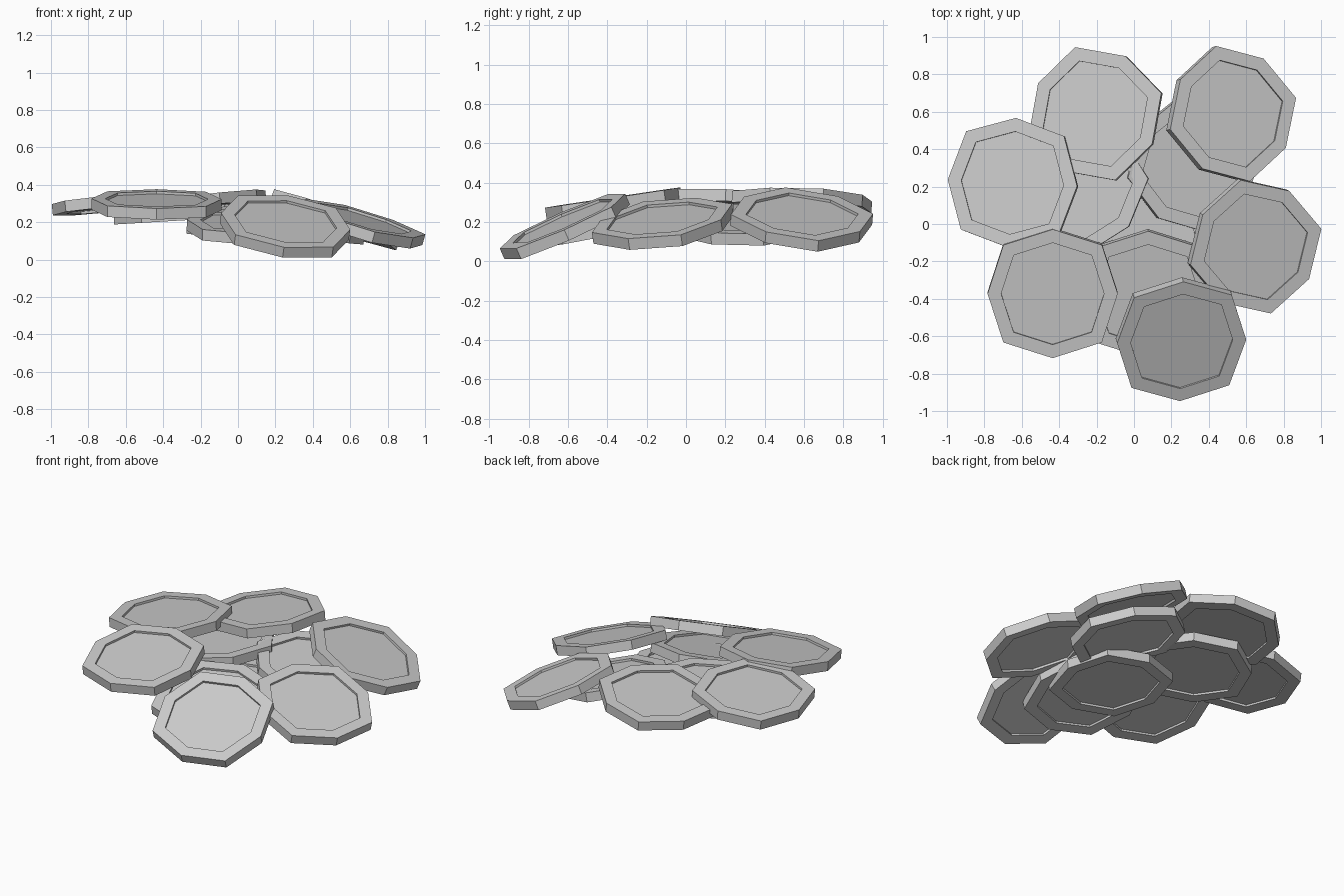
import bpy, bmesh, math
from mathutils import Matrix, Vector

if "Cube" in bpy.data.objects:
    bpy.data.objects.remove(bpy.data.objects["Cube"])

RADIUS, INNER, THICK, DEPTH = 0.348, 0.275, 0.06, 0.014
LONG = 1.07  # every second corner sits a little further out

# Rim and sunken-face profile (radius, height), top face at z = 0
PROFILE = [(INNER, -DEPTH), (INNER, 0), (RADIUS, 0),
           (RADIUS, -THICK), (INNER, -THICK), (INNER, -THICK + DEPTH)]


def make_disc(name, centre, slope, phase):
    """Eight-sided disc; slope is dz/dx, dz/dy of its top, phase the first long corner."""
    bm = bmesh.new()
    rings = []
    for r, z in PROFILE:
        ring = []
        for i in range(8):
            a = math.radians(phase + 45 * i)
            rr = r * (LONG if i % 2 == 0 else 1)
            ring.append(bm.verts.new((rr * math.cos(a), rr * math.sin(a), z)))
        rings.append(ring)
    for a, b in zip(rings, rings[1:]):
        for i in range(8):
            j = (i + 1) % 8
            bm.faces.new((a[i], a[j], b[j], b[i]))
    bm.faces.new(rings[0])
    bm.faces.new(rings[-1])
    bmesh.ops.recalc_face_normals(bm, faces=bm.faces)
    mesh = bpy.data.meshes.new(name)
    bm.to_mesh(mesh)
    bm.free()
    obj = bpy.data.objects.new(name, mesh)
    normal = Vector((-slope[0], -slope[1], 1)).normalized()
    tilt = Vector((0, 0, 1)).rotation_difference(normal).to_matrix().to_4x4()
    obj.matrix_world = Matrix.Translation(centre) @ tilt
    bpy.context.collection.objects.link(obj)


# Bottom disc in the middle of the pile
make_disc("bottom_disc", (0.075, -0.13, 0.185), (-0.04, 0.03), 47)

# Lower layer of the pile
make_disc("lower_disc_left", (-0.295, 0.21, 0.27), (0.06, 0.0), 5)
make_disc("lower_disc_right", (0.325, 0.32, 0.215), (-0.22, 0.04), 11)
make_disc("lower_disc_front", (0.075, -0.38, 0.205), (-0.03, 0.20), 45)

# Upper layer of the pile
make_disc("upper_disc_back_left", (-0.208, 0.59, 0.332), (0.12, -0.04), 17)
make_disc("upper_disc_left", (-0.65, 0.22, 0.332), (0.10, -0.045), 42)
make_disc("upper_disc_front_left", (-0.435, -0.373, 0.325), (-0.005, 0.15), 45)
make_disc("upper_disc_front", (0.255, -0.628, 0.205), (-0.14, 0.44), 45)
make_disc("upper_disc_right", (0.652, -0.122, 0.22), (-0.28, 0.14), 14)
make_disc("upper_disc_back_right", (0.53, 0.59, 0.241), (-0.38, -0.09), 14)
